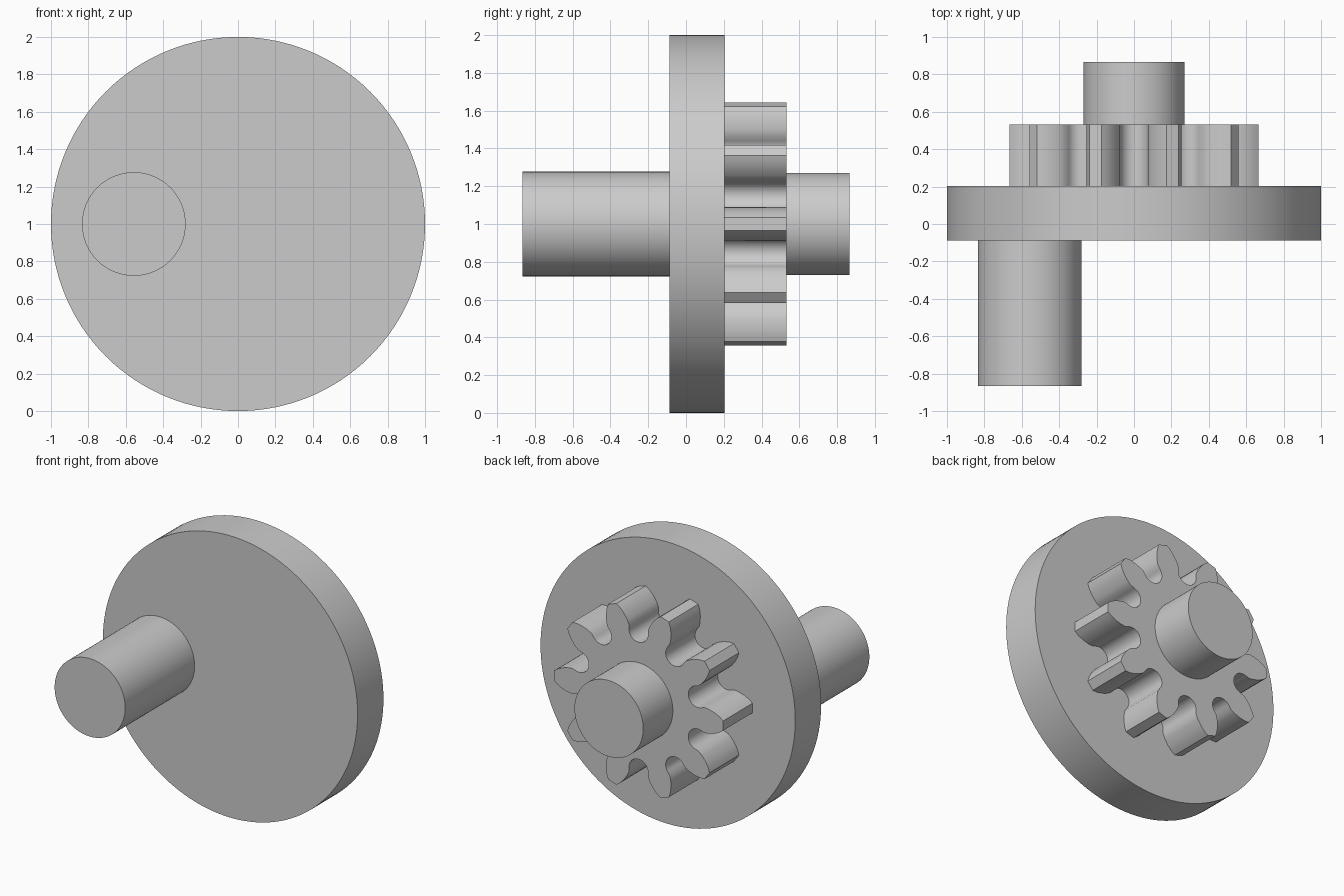
import bpy
import bmesh
from math import sin, cos, pi, radians
from mathutils import Matrix, Vector

cube = bpy.data.objects.get("Cube")
if cube:
    bpy.data.objects.remove(cube, do_unlink=True)

# One plain grey for every part
grey = bpy.data.materials.new("plain_grey")
grey.use_nodes = True
colour = (0.6, 0.6, 0.6, 1)
grey.diffuse_color = colour
grey.node_tree.nodes["Principled BSDF"].inputs["Base Color"].default_value = colour

AXIS_Z = 1.0
TEETH = 10


def circle(radius, count):
    return [Vector((radius * cos(2 * pi * i / count), radius * sin(2 * pi * i / count)))
            for i in range(count)]


def prism(name, profile, y_front, y_back, x=0.0):
    """Extrude an x-z outline along y, with smooth sides and sharp rims."""
    bm = bmesh.new()
    face = bm.faces.new([bm.verts.new((x + p.x, y_front, AXIS_Z + p.y)) for p in profile])
    grown = bmesh.ops.extrude_face_region(bm, geom=[face], use_keep_orig=True)
    moved = [g for g in grown["geom"] if isinstance(g, bmesh.types.BMVert)]
    bmesh.ops.translate(bm, vec=(0, y_back - y_front, 0), verts=moved)
    bmesh.ops.recalc_face_normals(bm, faces=bm.faces)
    mesh = bpy.data.meshes.new(name)
    bm.to_mesh(mesh)
    bm.free()
    mesh.materials.append(grey)
    obj = bpy.data.objects.new(name, mesh)
    bpy.context.collection.objects.link(obj)
    bpy.ops.object.select_all(action="DESELECT")
    obj.select_set(True)
    bpy.context.view_layer.objects.active = obj
    bpy.ops.object.shade_smooth_by_angle(angle=radians(30))
    return obj


def gear_outline():
    """Tapered teeth with round-bottomed gaps between them."""
    # (radius, half width) down one flank, from tip to widest point
    flank = [(0.665, 0.034), (0.637, 0.055), (0.6, 0.073), (0.555, 0.086), (0.52, 0.09)]
    tooth = [Vector((r, -w)) for r, w in reversed(flank)] + [Vector((r, w)) for r, w in flank]
    gap_radius, gap_centre, steps = 0.075, 0.49, 16
    gap = []
    for i in range(steps + 1):
        a = pi * i / steps
        gap.append(Vector((gap_centre - gap_radius * sin(a), -gap_radius * cos(a))))
    outline = []
    for i in range(TEETH):
        turn = 2 * pi * i / TEETH
        outline += [Matrix.Rotation(turn, 2) @ p for p in tooth]
        outline += [Matrix.Rotation(turn + pi / TEETH, 2) @ p for p in gap]
    return outline


# Main disc, off-centre pin on the front, gear and shaft on the back
prism("disc", circle(1.0, 128), -0.087, 0.203)
prism("crank_pin", circle(0.277, 96), -0.865, -0.087, x=-0.557)
prism("gear", gear_outline(), 0.203, 0.533)
prism("shaft", circle(0.27, 96), 0.533, 0.865)
